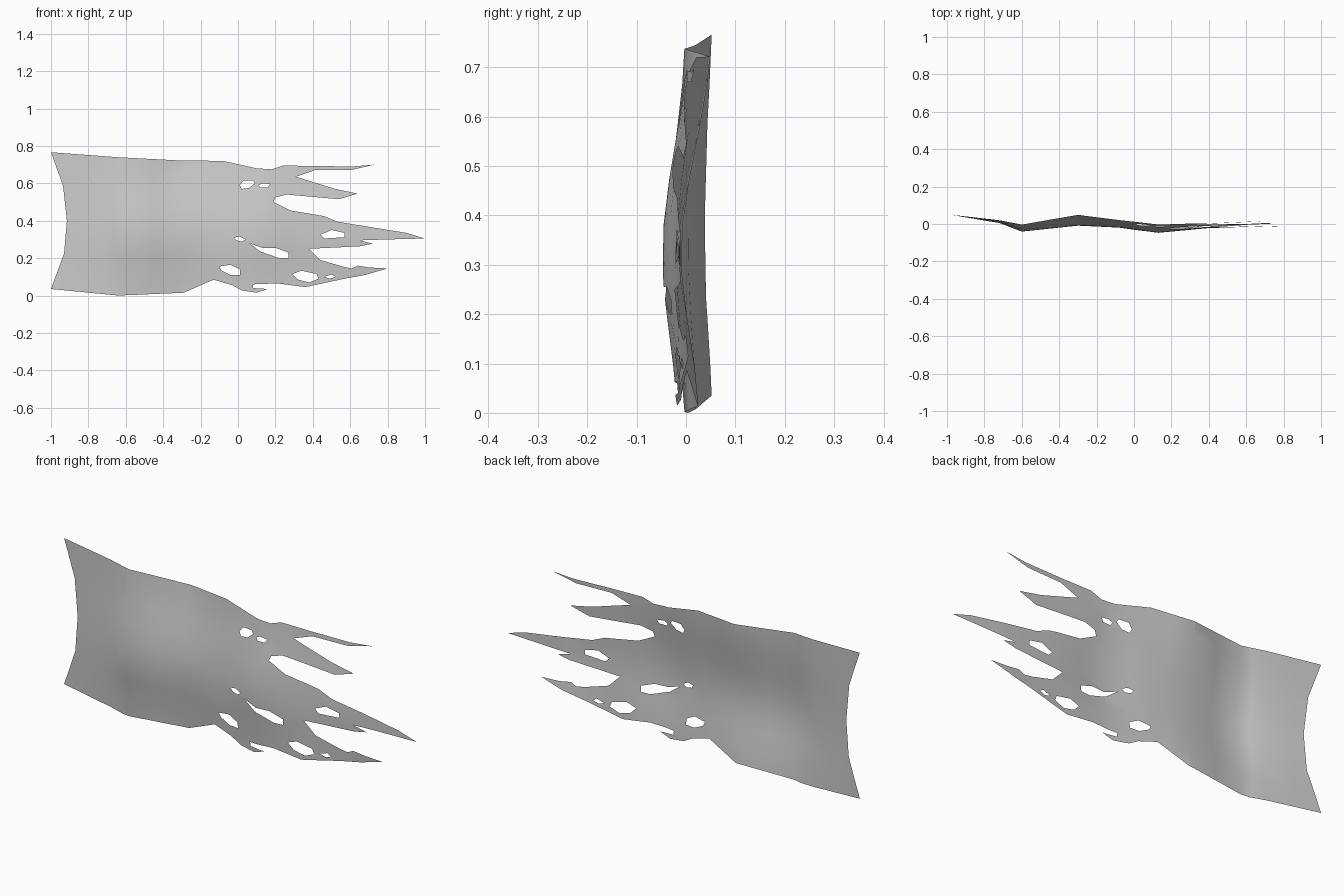
import bpy
import bmesh
from mathutils import Vector

if "Cube" in bpy.data.objects:
    bpy.data.objects.remove(bpy.data.objects["Cube"], do_unlink=True)


def make_material(name, color):
    material = bpy.data.materials.new(name)
    material.use_nodes = True
    material.diffuse_color = color
    material.node_tree.nodes["Principled BSDF"].inputs["Base Color"].default_value = color
    return material


# Outline of the cloth, clockwise as (x, z), one run per strip or edge
top_edge = [(-1, .766), (-.65, .74), (-.31, .722), (-.08, .72), (.1, .68), (.18, .675)]
first_strip = [(.24, .695), (.61, .69), (.73, .7), (.6, .67), (.41, .67), (.31, .635)]
second_strip = [(.52, .57), (.64, .545), (.54, .515), (.26, .54), (.2, .525), (.19, .5), (.28, .455)]
third_strip = [(.46, .425), (.53, .395), (.9, .335), (1, .305), (.8, .3), (.65, .295),
               (.72, .277), (.65, .263), (.38, .25)]
fourth_strip = [(.44, .19), (.56, .155), (.61, .145), (.64, .16), (.7, .15), (.8, .145),
                (.68, .11), (.57, .09), (.36, .045), (.21, .065)]
torn_corner = [(.08, .06), (.08, .04), (.16, .035), (.1, .015), (.02, .027), (-.03, .055), (-.13, .085)]
bottom_edge = [(-.29, .015), (-.64, 0), (-1, .035)]
pole_edge = [(-.93, .225), (-.915, .4), (-.935, .585)]
outline = (top_edge + first_strip + second_strip + third_strip + fourth_strip
           + torn_corner + bottom_edge + pole_edge)

# Ragged holes
holes = [
    [(.01, .59), (.03, .615), (.08, .615), (.09, .6), (.06, .575), (.02, .57)],
    [(.11, .59), (.13, .6), (.17, .595), (.16, .578), (.12, .577)],
    [(-.02, .31), (.01, .315), (.04, .3), (.02, .288), (-.01, .295)],
    [(.06, .28), (.13, .255), (.2, .255), (.27, .23), (.27, .2), (.22, .2), (.12, .235)],
    [(-.1, .155), (-.04, .165), (.01, .14), (.01, .11), (-.04, .11), (-.09, .135)],
    [(.44, .325), (.5, .35), (.57, .335), (.57, .312), (.46, .305)],
    [(.29, .115), (.34, .133), (.42, .115), (.43, .09), (.38, .07), (.32, .085)],
    [(.46, .1), (.5, .113), (.52, .1), (.49, .09)],
]

# Ripple stations along the cloth: x, then depth at the top, middle and bottom
ripples = [
    (-1, .052, .052, .052),
    (-.72, .02, .005, .02),
    (-.6, -.003, -.042, -.003),
    (-.3, .05, -.01, .025),
    (-.08, .022, -.02, .0),
    (.13, .002, -.048, -.02),
    (.4, .005, -.022, -.012),
    (.7, .018, -.012, .012),
    (1, .02, -.015, .015),
]
MIDDLE = .32
HEIGHT = .76


def mix(a, b, t):
    return a + (b - a) * t


def depth(x, z):
    """Depth of the rippled cloth at a point of its flat pattern."""
    for left, right in zip(ripples, ripples[1:]):
        if x <= right[0]:
            break
    t = (x - left[0]) / (right[0] - left[0])
    top, middle, bottom = (mix(a, b, t) for a, b in zip(left[1:], right[1:]))
    if z > MIDDLE:
        blend = min((z - MIDDLE) / (HEIGHT - MIDDLE), 1)
        edge = top
    else:
        blend = (MIDDLE - z) / MIDDLE
        edge = bottom
    return mix(middle, edge, blend * blend * (3 - 2 * blend))


def add_loop(bm, points):
    verts = [bm.verts.new((x, 0, z)) for x, z in points]
    for a, b in zip(verts, verts[1:] + verts[:1]):
        bm.edges.new((a, b))


def slice_cloth(bm, point, normal):
    geometry = bm.verts[:] + bm.edges[:] + bm.faces[:]
    bmesh.ops.bisect_plane(bm, geom=geometry, dist=.0005, plane_co=point, plane_no=normal)


# Fill the flat pattern, cut it into a grid and push it into ripples
bm = bmesh.new()
for loop in [outline] + holes:
    add_loop(bm, loop)
bmesh.ops.triangle_fill(bm, use_beauty=True, edges=bm.edges[:], normal=Vector((0, -1, 0)))
bmesh.ops.dissolve_limit(bm, angle_limit=.01, verts=[], edges=bm.edges[:])
for left, right in zip(ripples, ripples[1:]):
    for x in (right[0], (left[0] + right[0]) / 2):
        slice_cloth(bm, (x, 0, 0), (1, 0, 0))
ROWS = 8
for row in range(1, ROWS):
    slice_cloth(bm, (0, 0, HEIGHT * row / ROWS), (0, 0, 1))
bmesh.ops.triangulate(bm, faces=bm.faces[:])
for face in bm.faces:
    face.normal_update()
    if face.normal.y > 0:
        face.normal_flip()
for vert in bm.verts:
    vert.co.y = depth(vert.co.x, vert.co.z)

mesh = bpy.data.meshes.new("tattered_cloth")
bm.to_mesh(mesh)
bm.free()
mesh.materials.append(make_material("cloth grey", (.6, .6, .6, 1)))
mesh.shade_smooth()
cloth = bpy.data.objects.new("tattered_cloth", mesh)
bpy.context.collection.objects.link(cloth)
